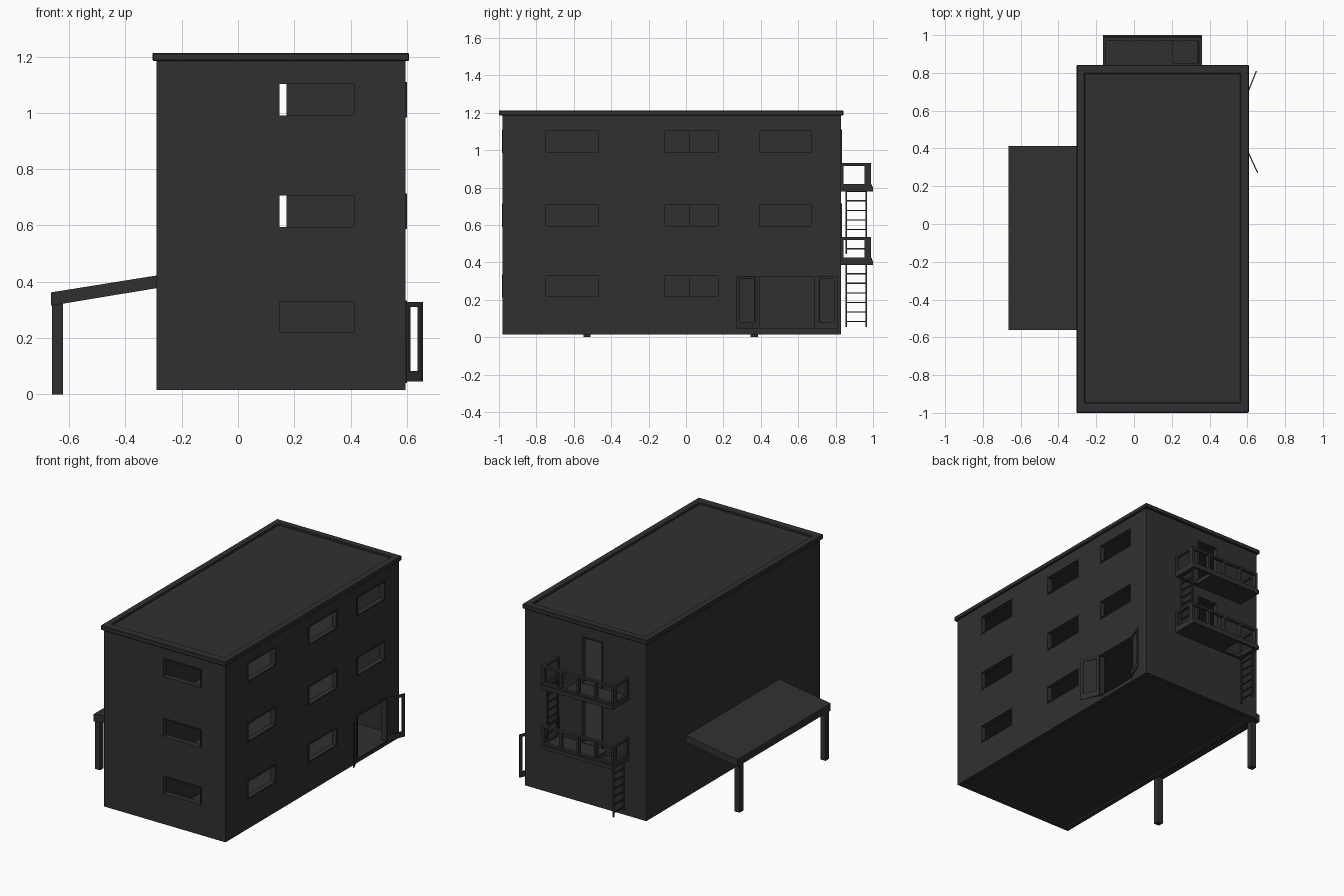
import bpy, bmesh, math
from mathutils import Vector

if "Cube" in bpy.data.objects:
    bpy.data.objects.remove(bpy.data.objects["Cube"])

dark = bpy.data.materials.new("charcoal")
dark.diffuse_color = (0.03, 0.03, 0.03, 1)
dark.use_nodes = True
dark.node_tree.nodes["Principled BSDF"].inputs["Base Color"].default_value = dark.diffuse_color


def finish(name, bm):
    bmesh.ops.recalc_face_normals(bm, faces=bm.faces)
    me = bpy.data.meshes.new(name)
    bm.to_mesh(me)
    bm.free()
    ob = bpy.data.objects.new(name, me)
    me.materials.append(dark)
    bpy.context.collection.objects.link(ob)
    return ob


def boxes(name, bounds):
    """One object from boxes given as (x0, x1, y0, y1, z0, z1)."""
    bm = bmesh.new()
    for x0, x1, y0, y1, z0, z1 in bounds:
        for v in bmesh.ops.create_cube(bm, size=1)["verts"]:
            v.co = Vector(((x0 + x1) / 2 + v.co.x * (x1 - x0),
                           (y0 + y1) / 2 + v.co.y * (y1 - y0),
                           (z0 + z1) / 2 + v.co.z * (z1 - z0)))
    return finish(name, bm)


def ring(axis, d0, d1, a0, a1, b0, b1, w):
    """Four bars round a rectangle; axis is the depth direction."""
    bars = [(a0, a1, b0, b0 + w), (a0, a1, b1 - w, b1),
            (a0, a0 + w, b0 + w, b1 - w), (a1 - w, a1, b0 + w, b1 - w)]
    if axis == "x":
        return [(d0, d1, *b) for b in bars]
    if axis == "y":
        return [(p, q, d0, d1, r, s) for p, q, r, s in bars]
    return [(*b, d0, d1) for b in bars]


def cut(target, bounds):
    cutter = boxes("cutter", [bounds])
    cutter.hide_render = True
    mod = target.modifiers.new("cut", "BOOLEAN")
    mod.operation, mod.solver, mod.object = "DIFFERENCE", "EXACT", cutter
    bpy.context.view_layer.objects.active = target
    bpy.ops.object.modifier_apply(modifier=mod.name)
    bpy.data.objects.remove(cutter)


# Main hollow walls
X0, X1, Y0, Y1 = -0.29, 0.595, -0.98, 0.828
T = 0.03
walls = boxes("walls", [(X0, X1, Y0, Y1, 0.015, 1.19)])
cut(walls, (X0 + T, X1 - T, Y0 + T, Y1 - T, -0.1, 1.3))

# Windows: opening plus thin projecting frame
F = 0.007
rows = [(0.212, 0.334), (0.588, 0.714), (0.984, 1.11)]
cols = [(-0.755, -0.46), (-0.12, 0.178), (0.385, 0.677)]
for i, (z0, z1) in enumerate(rows):
    cut(walls, (0.14 + F, 0.42 - F, Y0 - 0.1, Y0 + 0.1, z0 + F, z1 - F))
    boxes(f"front_window_frame_{i}", ring("y", Y0 - 0.005, Y0 + T, 0.14, 0.42, z0, z1, F))
    for j, (y0, y1) in enumerate(cols):
        if i == 0 and j == 2:
            continue
        cut(walls, (X1 - 0.1, X1 + 0.1, y0 + F, y1 - F, z0 + F, z1 - F))
        boxes(f"side_window_frame_{i}_{j}", ring("x", X1 - T, X1 + 0.005, y0, y1, z0, z1, F))

# Balcony doorways in the back wall
for i, (z0, z1) in enumerate([(0.405, 0.714), (0.80, 1.11)]):
    cut(walls, (0.025 + F, 0.18 - F, Y1 - 0.1, Y1 + 0.1, z0 + F, z1 - F))
    boxes(f"balcony_door_frame_{i}", ring("y", Y1 - T, Y1 + 0.005, 0.025, 0.18, z0, z1, F))

# Main entrance with two open framed leaves
cut(walls, (X1 - 0.1, X1 + 0.1, 0.385 + F, 0.695 - F, 0.045, 0.33 - F))
boxes("entrance_frame", ring("x", X1 - T, X1 + 0.006, 0.385, 0.695, 0.04, 0.33, F))
for name, y, end in [("left_door_leaf", 0.385, (0.655, 0.27)),
                     ("right_door_leaf", 0.695, (0.648, 0.81))]:
    dx, dy = end[0] - 0.602, end[1] - y
    n = math.hypot(dx, dy)
    bars = ring("y", -0.003, 0.003, 0, n, 0.045, 0.328, 0.018)
    bars.append((0.018, n - 0.018, -0.003, 0.003, 0.063, 0.082))
    leaf = boxes(name, bars)
    leaf.location = (0.602, y, 0)
    leaf.rotation_euler.z = math.atan2(dy, dx)

# Floors and interior partitions
for i, (z0, z1) in enumerate([(0.025, 0.045), (0.385, 0.405), (0.78, 0.80)]):
    boxes(f"floor_{i}", [(X0 + T, X1 - T, Y0 + T, Y1 - T, z0, z1)])
    top = (0.385, 0.78, 1.18)[i]
    boxes(f"partition_{i}", [(0.09, 0.11, Y0 + T, 0.02, z1, top),
                             (X0 + T, 0.09, 0.0, 0.02, z1, top)])

# Flat roof with raised rim
boxes("roof_deck", [(-0.27, 0.575, -0.96, 0.81, 1.18, 1.2)])
rim = boxes("roof_rim", [(-0.304, 0.608, -1.0, 0.842, 1.184, 1.213)])
cut(rim, (-0.26, 0.562, -0.945, 0.795, 1.1, 1.3))
bevel = rim.modifiers.new("edge", "BEVEL")
bevel.width, bevel.segments = 0.004, 1

# Sloping side canopy on two posts
bm = bmesh.new()
profile = [(-0.664, 0.315), (X0, 0.377), (X0, 0.422), (-0.664, 0.362)]
face = bm.faces.new([bm.verts.new((x, -0.56, z)) for x, z in profile])
ext = bmesh.ops.extrude_face_region(bm, geom=[face])
bmesh.ops.translate(bm, vec=(0, 0.973, 0),
                    verts=[g for g in ext["geom"] if isinstance(g, bmesh.types.BMVert)])
finish("canopy", bm)
for i, y in enumerate((-0.53, 0.365)):
    boxes(f"canopy_post_{i}", [(-0.66, -0.622, y - 0.019, y + 0.019, 0, 0.33)])

# Balconies: slab with hatch, railing
BX0, BX1, BY = -0.164, 0.36, 1.0
for i, (z, hx0, hx1) in enumerate([(0.385, -0.148, -0.01), (0.78, 0.206, 0.344)]):
    boxes(f"balcony_slab_{i}", [(BX0, hx0, Y1, BY, z, z + 0.025),
                                (hx1, BX1, Y1, BY, z, z + 0.025),
                                (hx0, hx1, Y1, 0.85, z, z + 0.025),
                                (hx0, hx1, 0.985, BY, z, z + 0.025)])
    b, t = z + 0.025, z + 0.15
    rail = [(BX0, BX1, 0.968, 0.988, t - 0.015, t), (BX0, BX1, 0.972, 0.994, b, b + 0.012)]
    for k in range(5):
        x = BX0 + (BX1 - BX0 - 0.016) * k / 4
        rail.append((x, x + 0.016, 0.966, 0.99, b, t))
    for x in (BX0, BX1 - 0.016):
        rail += ring("x", x, x + 0.016, Y1, 0.97, b, t, 0.015)
    boxes(f"balcony_railing_{i}", rail)

# Ladders at opposite balcony ends
for i, (x, z0, z1) in enumerate([(-0.145, 0.055, 0.40), (0.338, 0.445, 0.795)]):
    parts = [(x - 0.005, x + 0.005, y - 0.004, y + 0.004, z0, z1) for y in (0.857, 0.963)]
    parts += [(x - 0.004, x + 0.004, 0.857, 0.963, z0 + 0.025 + 0.051 * k, z0 + 0.032 + 0.051 * k)
              for k in range(7)]
    boxes(f"ladder_{i}", parts)
